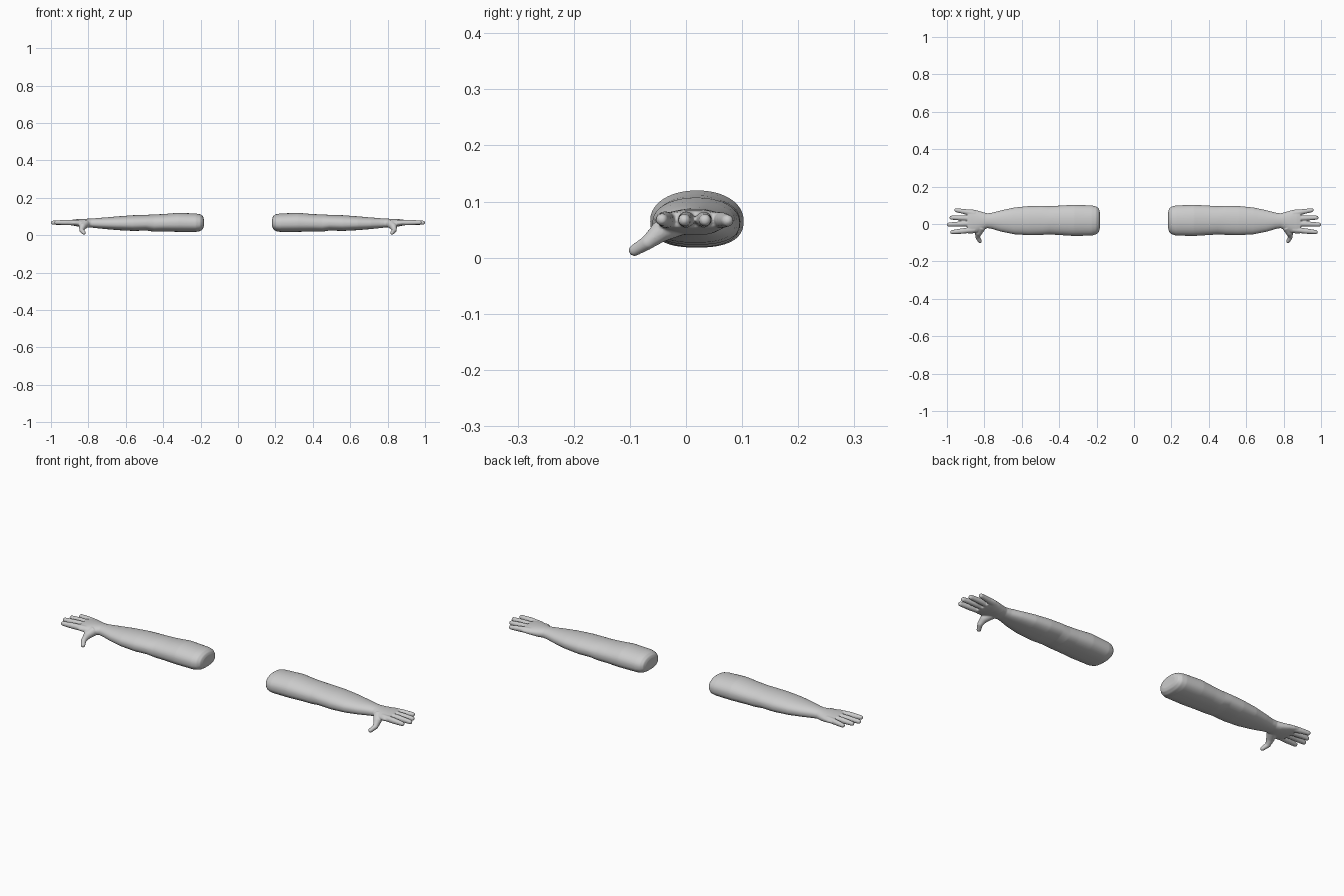
import bpy, bmesh, math
from mathutils import Vector

if "Cube" in bpy.data.objects:
    bpy.data.objects.remove(bpy.data.objects["Cube"])

skin = bpy.data.materials.new("light_grey")
skin.diffuse_color = (0.6, 0.6, 0.6, 1)
skin.use_nodes = True
skin.node_tree.nodes["Principled BSDF"].inputs["Base Color"].default_value = skin.diffuse_color

# Arm sections: x, y min, y max, z bottom, z top
ARM = [(0.183, -0.025, 0.065, 0.045, 0.09), (0.188, -0.042, 0.083, 0.032, 0.102),
       (0.202, -0.055, 0.094, 0.022, 0.112), (0.225, -0.062, 0.099, 0.018, 0.116),
       (0.32, -0.064, 0.103, 0.018, 0.120), (0.40, -0.059, 0.098, 0.020, 0.113),
       (0.45, -0.056, 0.096, 0.019, 0.111), (0.49, -0.058, 0.097, 0.025, 0.109),
       (0.56, -0.060, 0.096, 0.023, 0.107), (0.64, -0.055, 0.088, 0.027, 0.101),
       (0.71, -0.041, 0.073, 0.033, 0.095), (0.76, -0.026, 0.060, 0.038, 0.091),
       (0.785, -0.022, 0.057, 0.041, 0.089), (0.81, -0.033, 0.064, 0.040, 0.088),
       (0.84, -0.046, 0.073, 0.044, 0.087), (0.87, -0.052, 0.079, 0.049, 0.085),
       (0.89, -0.050, 0.079, 0.053, 0.082)]

# Digits: path points with a radius each
DIGITS = [
    [(0.85, -0.030, 0.067, 0.015), (0.92, -0.038, 0.068, 0.0145), (0.972, -0.043, 0.068, 0.011)],
    [(0.85, 0.002, 0.067, 0.015), (0.92, 0.000, 0.068, 0.0145), (0.989, -0.003, 0.067, 0.011)],
    [(0.85, 0.030, 0.067, 0.015), (0.92, 0.032, 0.068, 0.014), (0.976, 0.034, 0.067, 0.011)],
    [(0.85, 0.056, 0.067, 0.015), (0.90, 0.065, 0.067, 0.014), (0.950, 0.074, 0.066, 0.011)],
    [(0.815, -0.015, 0.062, 0.024), (0.832, -0.048, 0.045, 0.019),
     (0.836, -0.070, 0.026, 0.013), (0.824, -0.092, 0.013, 0.0105)],
]


def skin_rings(bm, rings):
    """Bridge successive rings of points and cap both ends."""
    loops = [[bm.verts.new(p) for p in r] for r in rings]
    n = len(loops[0])
    for a, b in zip(loops, loops[1:]):
        for i in range(n):
            j = (i + 1) % n
            bm.faces.new((a[i], a[j], b[j], b[i]))
    bm.faces.new(loops[0][::-1])
    bm.faces.new(loops[-1])


def arm_ring(x, y0, y1, z0, z1, n=40):
    """Oval section with a flatter underside."""
    mid = z0 + 0.47 * (z1 - z0)
    pts = []
    for i in range(n):
        t = 2 * math.pi * i / n
        c, s = math.cos(t), math.sin(t)
        e = 0.95 if s > 0 else 0.8
        h = z1 - mid if s > 0 else mid - z0
        pts.append((x, (y0 + y1) / 2 + (y1 - y0) / 2 * math.copysign(abs(c) ** e, c),
                    mid + h * math.copysign(abs(s) ** e, s)))
    return pts


def digit_rings(path, n=16):
    """Round tube along the path with a domed tip."""
    pts = [(Vector(p[:3]), p[3]) for p in path]
    tip, r = pts[-1]
    d = (tip - pts[-2][0]).normalized()
    for a in (0.4, 0.8, 1.15, 1.4):
        pts.append((tip + d * r * math.sin(a), r * math.cos(a)))
    rings = []
    for k, (p, rad) in enumerate(pts):
        t = (pts[min(k + 1, len(pts) - 1)][0] - pts[max(k - 1, 0)][0]).normalized()
        u = t.cross(Vector((0, 0, 1))).normalized()
        v = t.cross(u)
        rings.append([p + (u * math.cos(w) + v * math.sin(w)) * rad
                      for w in (2 * math.pi * i / n for i in range(n))])
    return rings


def make_arm(name, side):
    bm = bmesh.new()
    skin_rings(bm, [arm_ring(*s) for s in ARM])
    for path in DIGITS:
        skin_rings(bm, digit_rings(path))
    for v in bm.verts:
        v.co.x *= side
    # Outward normals for every closed part
    bmesh.ops.recalc_face_normals(bm, faces=bm.faces)
    me = bpy.data.meshes.new(name)
    bm.to_mesh(me)
    bm.free()
    me.materials.append(skin)
    ob = bpy.data.objects.new(name, me)
    bpy.context.collection.objects.link(ob)
    # Fuse the palm, digits and forearm into one soft skin
    rm = ob.modifiers.new("fuse", 'REMESH')
    rm.mode = 'VOXEL'
    rm.voxel_size = 0.003
    rm.use_smooth_shade = True
    sm = ob.modifiers.new("soften", 'SMOOTH')
    sm.factor = 0.5
    sm.iterations = 5


make_arm("left_arm", 1)
make_arm("right_arm", -1)
